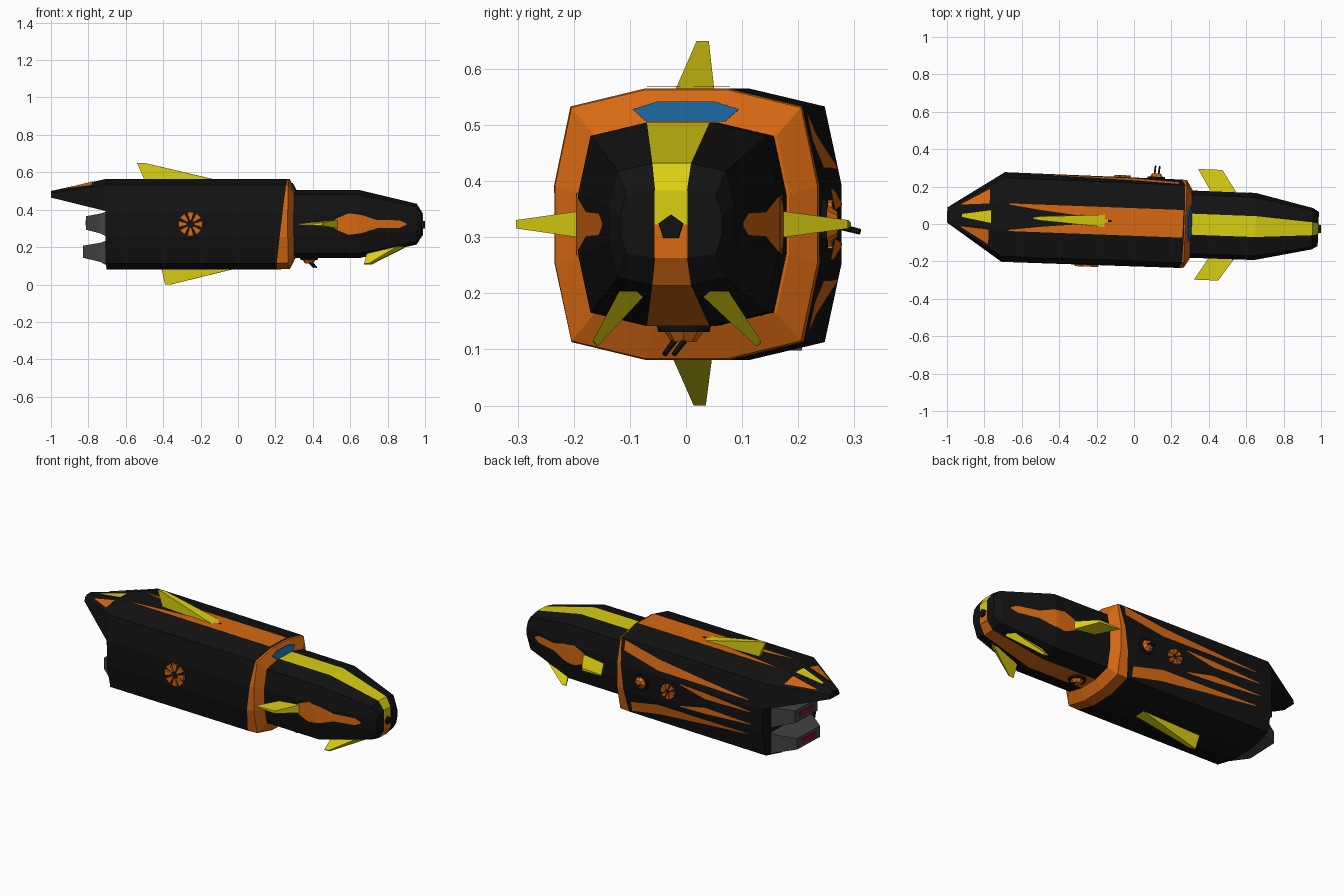
import bpy, bmesh
from math import cos, sin, pi
from mathutils import Vector as V, Matrix
from mathutils.bvhtree import BVHTree

if "Cube" in bpy.data.objects:
    bpy.data.objects.remove(bpy.data.objects["Cube"])

# whole ship is modelled along x, then yawed slightly and lifted
PLACE = Matrix.Translation((0, .0108, .323)) @ Matrix.Rotation(-.038, 4, 'Z')
HALF = [(.075, .242), (.21, .21), (.24, .07), (.24, -.07), (.21, -.21), (.075, -.242)]
PROF = HALF + [(-y, z) for y, z in reversed(HALF)]


def mat(name, c):
    m = bpy.data.materials.new(name)
    m.diffuse_color = (*c, 1)
    m.use_nodes = True
    m.node_tree.nodes["Principled BSDF"].inputs["Base Color"].default_value = m.diffuse_color
    return m


BLACK = mat("black", (.006, .006, .006))
ORANGE = mat("orange", (.68, .14, .006))
YELLOW = mat("yellow", (.70, .62, .006))
BLUE = mat("blue", (.01, .12, .30))
GREY = mat("grey", (.055, .055, .055))
RED = mat("red", (.25, .005, .02))


def finish(name, bm, *mats, fix=True):
    if fix:
        bmesh.ops.recalc_face_normals(bm, faces=bm.faces)
    tree = BVHTree.FromBMesh(bm)
    bm.transform(PLACE)
    me = bpy.data.meshes.new(name)
    bm.to_mesh(me)
    bm.free()
    for m in mats:
        me.materials.append(m)
    bpy.context.collection.objects.link(bpy.data.objects.new(name, me))
    return tree


def loft(name, rings, mats, tint={}):
    """Skin rings of points; tint maps side index to material slot."""
    bm = bmesh.new()
    vs = [[bm.verts.new(p) for p in r] for r in rings]
    n = len(vs[0])
    for a, b in zip(vs, vs[1:]):
        for i in range(n):
            f = bm.faces.new((a[i], a[(i + 1) % n], b[(i + 1) % n], b[i]))
            f.material_index = tint.get(i, 0)
    bm.faces.new(vs[0])
    bm.faces.new(vs[-1])
    return finish(name, bm, *mats)


def ring(x, sy=1, sz=1, shear=0):
    return [(x + shear * z, y * sy, z * sz) for y, z in PROF]


def drape(name, m, target, axis, stations, n=6, steps=5):
    """Painted panel: (x, lo, hi) stations projected on a surface along axis."""
    axis = V(axis)
    rows = []
    for s, e in zip(stations, stations[1:]):
        rows += [V(s).lerp(V(e), k / steps) for k in range(steps)]
    rows.append(V(stations[-1]))
    bm = bmesh.new()
    grid = []
    for x, lo, hi in rows:
        r = []
        for k in range(n + 1):
            t = lo + (hi - lo) * k / n
            o = V((x, t, 0)) if axis.z else V((x, 0, t))
            p = target.ray_cast(o + axis, -axis)[0]
            r.append(bm.verts.new(p + axis * .004) if p else None)
        grid.append(r)
    for a, b in zip(grid, grid[1:]):
        for k in range(n):
            q = (a[k], a[k + 1], b[k + 1], b[k])
            if all(q):
                f = bm.faces.new(q)
                f.normal_update()
                if f.normal.dot(axis) < 0:
                    f.normal_flip()
    finish(name, bm, m, fix=False)


def fin(name, root_back, root_front, tip_front, tip_back, side, t):
    """Wedge fin, thickest at the root of the leading edge."""
    side = V(side)
    pts = [V(p) for p in (root_back, root_front, tip_front, tip_back)]
    half = (t * .35, t, t * .3, t * .12)
    loft(name, [[p + side * h * s for p, h in zip(pts, half)] for s in (-1, 1)], [YELLOW])


def rod(bm, p, q, r1, r2, seg, slot=0):
    p, q = V(p), V(q)
    d = q - p
    M = Matrix.Translation((p + q) / 2) @ d.to_track_quat('Z', 'Y').to_matrix().to_4x4()
    old = set(bm.faces)
    bmesh.ops.create_cone(bm, cap_ends=True, segments=seg, radius1=r1, radius2=r2,
                          depth=d.length, matrix=M)
    for f in set(bm.faces) - old:
        f.material_index = slot


# main hull, collar and forward hull
hull = loft("main_hull", [ring(-.70), ring(.24, .985, 1, .12)], [BLACK])
collar = loft("collar", [ring(.24, .985, 1, .12), ring(.275, .975, .99), ring(.305, .77, .75)], [ORANGE])
nose = loft("forward_hull", [ring(.29, .75, .75), ring(.65, .745, .75), ring(.955, .46, .45),
                             ring(.986, .38, .25)], [BLACK, YELLOW, ORANGE], {11: 1, 5: 2})

# nose cap stripe and five-sided tip
for name, m, z0, z1 in (("cap_stripe_upper", YELLOW, 0, .06), ("cap_stripe_lower", ORANGE, -.06, 0)):
    loft(name, [[(x, -.029, z0), (x, .029, z0), (x, .029, z1), (x, -.029, z1)] for x in (.98, .988)], [m])
bm = bmesh.new()
rod(bm, (.98, 0, -.006), (1, 0, -.006), .024, .022, 5)
finish("nose_tip", bm, BLACK)

# cockpit window on the collar
window = [(-.095, .205), (-.07, .183), (.07, .183), (.095, .205), (.05, .219), (-.05, .219)]
loft("window", [[(.305 - .03 * (z - .18) / .06 + d, y, z) for y, z in window]
                for d in (-.02, .006)], [BLUE])

# tail cover overhanging the engines
up = HALF[:3] + [(-y, z) for y, z in reversed(HALF[:3])]
end = [(.02, .177), (.037, .165), (.04, .142)]
end += [(-y, z) for y, z in reversed(end)]
tail = loft("tail_cover", [[(-.70, y, z) for y, z in up], [(-1, y, z) for y, z in end]], [BLACK])

# painted panels on top
UP = (0, 0, 1)
drape("tail_panel_centre", YELLOW, tail, UP, [(-.92, -.008, .008), (-.765, -.034, .034)])
drape("top_stripe", ORANGE, hull, UP, [(.262, -.074, .074), (-.12, -.074, .074)], n=2)
for s, tag in ((1, "left"), (-1, "right")):
    drape("top_streak_" + tag, ORANGE, hull, UP,
          [(-.12, s * .005, s * .074), (-.5, s * .045, s * .074), (-.67, s * .068, s * .074)])
    drape("tail_panel_" + tag, ORANGE, tail, UP,
          [(-.925, s * .058, s * .062), (-.775, s * .07, s * .148)])
    # flame shaped patch on each side of the nose
    drape("nose_patch_" + tag, ORANGE, nose, (0, s, 0),
          [(.50, -.012, .012), (.545, -.035, .035), (.60, -.058, .058), (.67, -.048, .048),
           (.75, -.022, .022), (.87, -.02, .02), (.905, -.004, .004)])

# streaks along the back side of the hull
for i, s in enumerate((1, -1)):
    drape(f"side_streak_long_{i}", ORANGE, hull, (0, 1, 0),
          [(.235, s * .15, s * .205), (.0, s * .10, s * .16), (-.3, s * .10, s * .13), (-.6, s * .098, s * .102)])
    drape(f"side_streak_short_{i}", ORANGE, hull, (0, 1, 0),
          [(-.15, s * .062, s * .066), (-.32, s * .025, s * .06), (-.62, s * .034, s * .038)])

# fins
fin("dorsal_fin", (-.50, 0, .235), (-.11, 0, .235), (-.50, 0, .327), (-.54, 0, .327), (0, 1, 0), .036)
fin("ventral_fin", (-.41, 0, -.235), (.0, 0, -.235), (-.36, 0, -.323), (-.39, 0, -.323), (0, 1, 0), .036)
for s, tag in ((1, "left"), (-1, "right")):
    fin("canard_" + tag, (.41, s * .17, 0), (.547, s * .17, 0), (.462, s * .296, 0), (.332, s * .296, 0), UP, .025)
    fin("chin_fin_" + tag, (.70, s * .078, -.13), (.885, s * .07, -.115), (.71, s * .145, -.212),
        (.68, s * .147, -.214), (0, .75, s * .66), .022)

# engines with glowing slots
for tag, zr, zt, x in (("upper", (-.07, .07), (-.03, .042), -.81), ("lower", (-.225, -.085), (-.18, -.115), -.825)):
    rect = lambda x, w, z: [(x, -w, z[0]), (x, w, z[0]), (x, w, z[1]), (x, -w, z[1])]
    mid = (zr[0] * .5 + zt[0] * .5, zr[1] * .5 + zt[1] * .5)
    loft("engine_" + tag, [rect(-.69, .17, zr), rect(-.73, .16, mid), rect(x, .10, zt)], [GREY])
    c = sum(zt) / 2
    loft("exhaust_" + tag, [rect(x + .01, .06, (c - .014, c + .014)), rect(x - .003, .06, (c - .014, c + .014))], [RED])


# round vents made of wedge petals
def vent(name, x, s, r):
    bm = bmesh.new()
    for k in range(8):
        a = k * pi / 4
        quad = [(.3 * r, a - .25), (r, a - .27), (r, a + .27), (.3 * r, a + .25)]
        lo, hi = [[bm.verts.new((x + q * cos(b), s * y, q * sin(b))) for q, b in quad] for y in (.23, .248)]
        bm.faces.new(lo)
        bm.faces.new(hi)
        for i in range(4):
            j = (i + 1) % 4
            bm.faces.new((lo[i], lo[j], hi[j], hi[i]))
    finish(name, bm, ORANGE)


vent("vent_right", -.245, -1, .066)
vent("vent_left", -.07, 1, .045)


# twin-barrel turrets
def turret(name, base, normal, aim, across):
    base, normal, aim, across = V(base), V(normal), V(aim).normalized(), V(across)
    bm = bmesh.new()
    rod(bm, base - normal * .01, base + normal * .010, .05, .046, 12, 0)
    rod(bm, base + normal * .008, base + normal * .028, .036, .022, 8, 1)
    for s in (-1, 1):
        o = base + normal * .015 + across * s * .011
        rod(bm, o, o + aim * .055, .006, .005, 6, 0)
    finish(name, bm, BLACK, ORANGE)


turret("turret_left", (.11, .236, 0), (0, 1, 0), (.1, 1, -.25), (1, 0, 0))
turret("turret_chin", (.38, 0, -.182), (0, 0, -1), (.7, -.5, -.7), (.58, .81, 0))
